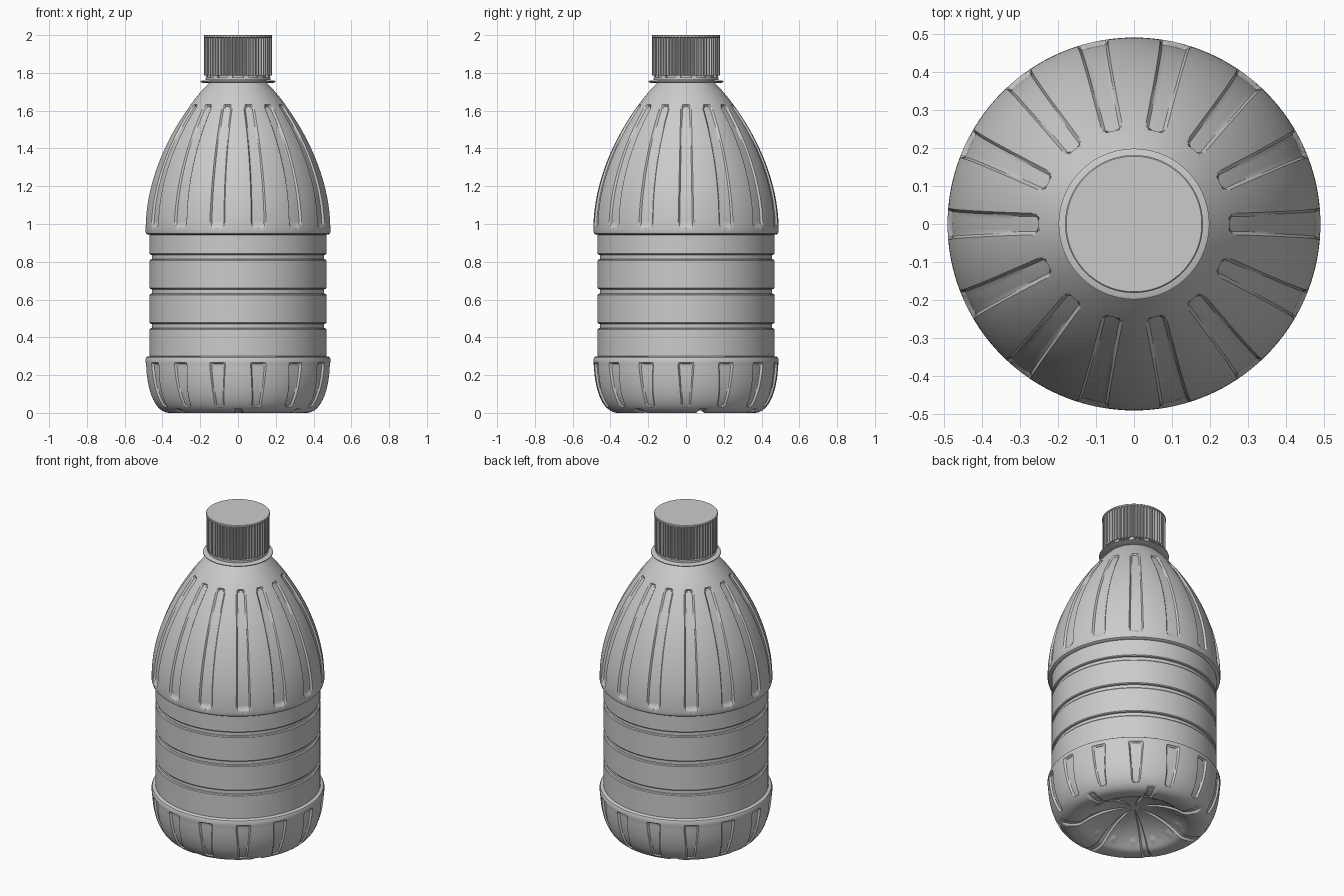
import bpy, bmesh, math
from mathutils import Vector
from mathutils.geometry import interpolate_bezier

if "Cube" in bpy.data.objects:
    bpy.data.objects.remove(bpy.data.objects["Cube"], do_unlink=True)

grey = bpy.data.materials.new("plain grey plastic")
grey.use_nodes = True
grey.diffuse_color = (0.6, 0.6, 0.6, 1)
grey.node_tree.nodes["Principled BSDF"].inputs["Base Color"].default_value = (0.6, 0.6, 0.6, 1)

FLUTES = 14
PITCH = 2 * math.pi / FLUTES


def finish(name, bm):
    bmesh.ops.remove_doubles(bm, verts=bm.verts, dist=1e-5)
    bmesh.ops.recalc_face_normals(bm, faces=bm.faces)
    mesh = bpy.data.meshes.new(name)
    bm.to_mesh(mesh)
    bm.free()
    mesh.materials.append(grey)
    obj = bpy.data.objects.new(name, mesh)
    bpy.context.collection.objects.link(obj)
    bpy.ops.object.select_all(action='DESELECT')
    obj.select_set(True)
    bpy.context.view_layer.objects.active = obj
    bpy.ops.object.shade_smooth_by_angle(angle=math.radians(32))
    return obj


def revolve(name, profile, angles, shape=lambda r, z, a: (r, z)):
    """Spin (r, z) points; angles(r, z) lists the columns, shape carves them."""
    bm = bmesh.new()
    rows = []
    for r, z in profile:
        row = []
        for a in angles(r, z):
            rr, zz = shape(r, z, a)
            row.append(bm.verts.new((rr * math.cos(a), rr * math.sin(a), zz)))
        rows.append(row)
    for low, high in zip(rows, rows[1:]):
        for i in range(len(low)):
            j = (i + 1) % len(low)
            bm.faces.new((low[i], low[j], high[j], high[i]))
    return finish(name, bm)


def even(count):
    ring = [2 * math.pi * i / count for i in range(count)]
    return lambda r, z: ring


def bezier(p0, p1, p2, p3, count):
    pts = interpolate_bezier(*[Vector((*p, 0)) for p in (p0, p1, p2, p3)], count)
    return [(p.x, p.y) for p in pts]


def lerp_clamped(z, z0, z1, a, b):
    t = min(max((z - z0) / (z1 - z0), 0), 1)
    return a + (b - a) * t


def smooth(t):
    t = min(max(t, 0), 1)
    return t * t * (3 - 2 * t)


# Flutes: z range, half widths at both ends, corner radius, end stretch
UPPER = (0.985, 1.63, 0.042, 0.028, 0.027, 1.35)
LOWER = (0.03, 0.265, 0.024, 0.044, 0.016, 1.0)


def half_width(z):
    z0, z1, w0, w1, _, _ = LOWER if z < 0.6 else UPPER
    return lerp_clamped(z, z0, z1, w0, w1)


def bottle_angles(r, z):
    w = half_width(z) / max(r, 0.26)
    half = [w * f for f in (0.4, 0.7, 0.82, 0.91, 1.0, 1.05)]
    half += [PITCH / 2 - d for d in (0.1, 0.075, 0.06, 0.045, 0.02)]
    offsets = [-h for h in reversed(half)] + [0] + half + [PITCH / 2]
    return [i * PITCH + o for i in range(FLUTES) for o in offsets]


def carve(r, z, a):
    # Rounded flutes on the shoulder and foot
    z0, z1, _, _, rad, stretch = LOWER if z < 0.6 else UPPER
    if z0 < z < z1 and r > 0.25:
        off = abs(a - PITCH * round(a / PITCH)) * r
        end = min(z - z0, z1 - z) * stretch
        qx, qy = off - half_width(z) + rad, rad - end
        inside = rad - math.hypot(max(qx, 0), max(qy, 0)) - min(max(qx, qy), 0)
        r -= 0.012 * smooth(inside / 0.008)
    # Radial grooves under the base
    if z < 0.13 and 0.03 < r < 0.42:
        step = 2 * PITCH
        rel = a + math.pi / 2
        off = abs(rel - step * round(rel / step))
        fade = smooth((0.42 - r) / 0.03) * smooth((r - 0.03) / 0.05)
        z += 0.012 * smooth((0.068 - off) / 0.022) * fade
    return r, z


# Bottle: domed base, foot, grooved waist, shoulder and neck
profile = bezier((0, 0.11), (0.12, 0.11), (0.22, 0.07), (0.29, 0.014), 16)
profile += [(0.305, 0.005), (0.325, 0)]
profile += bezier((0.36, 0), (0.43, 0), (0.48, 0.09), (0.488, 0.25), 36)
profile += [(0.489, 0.258), (0.49, 0.266), (0.49, 0.285), (0.486, 0.294), (0.478, 0.299), (0.468, 0.3)]
for z in (0.46, 0.643, 0.825):
    profile += [(0.468, z - 0.018), (0.464, z - 0.013), (0.456, z - 0.011),
                (0.456, z + 0.011), (0.464, z + 0.013), (0.468, z + 0.018)]
profile += [(0.468, 0.943), (0.48, 0.945), (0.487, 0.95), (0.49, 0.96), (0.49, 0.98)]
profile += bezier((0.49, 0.988), (0.485, 1.3), (0.30, 1.6), (0.15, 1.75), 70)
profile += [(0.15, 1.79), (0, 1.79)]
revolve("bottle_body", profile, bottle_angles, carve)

# Neck support ring
revolve("neck_ring", [(0.14, 1.746), (0.192, 1.748), (0.198, 1.751), (0.198, 1.756),
                      (0.192, 1.759), (0.14, 1.761)], even(96))

# Tamper band, and the bridges holding it to the cap
revolve("tamper_band", [(0.14, 1.763), (0.172, 1.763), (0.172, 1.775), (0.14, 1.775)], even(96))
bm = bmesh.new()
for i in range(12):
    a = 2 * math.pi * (i + 0.5) / 12
    made = bmesh.ops.create_cube(bm, size=1)["verts"]
    bmesh.ops.scale(bm, vec=(0.014, 0.03, 0.016), verts=made)
    bmesh.ops.translate(bm, vec=(0.163, 0, 1.78), verts=made)
    for v in made:
        x, y = v.co.x, v.co.y
        v.co.x = x * math.cos(a) - y * math.sin(a)
        v.co.y = x * math.sin(a) + y * math.cos(a)
finish("band_bridges", bm)

# Ribbed screw cap with a plain rim on top
RIBS = 60


def rib(r, z, a):
    if 0.17 < r and z < 1.988:
        phase = (a * RIBS / (2 * math.pi) + 0.125) % 1
        r -= 0.008 if phase > 0.5 else 0
    return r, z


revolve("screw_cap", [(0, 1.785), (0.165, 1.785), (0.18, 1.786), (0.18, 1.986), (0.181, 1.989),
                      (0.181, 1.997), (0.178, 2.0), (0, 2.0)], even(RIBS * 4), rib)
